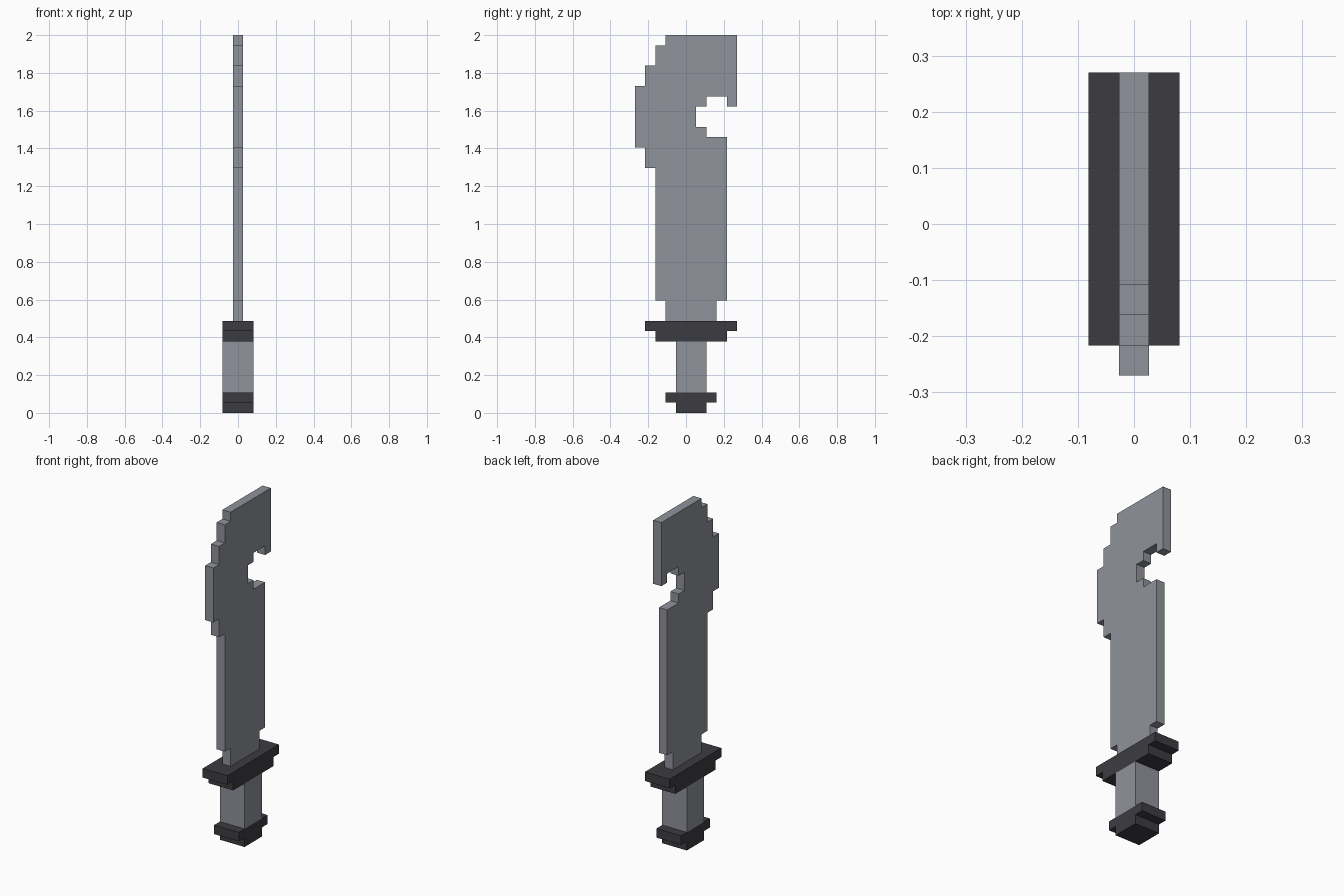
import bpy
import bmesh

U = 2 / 37  # one grid step

cube = bpy.data.objects.get("Cube")
if cube:
    bpy.data.objects.remove(cube, do_unlink=True)


def material(name, rgb):
    mat = bpy.data.materials.new(name)
    mat.use_nodes = True
    colour = (*rgb, 1)
    mat.diffuse_color = colour
    mat.node_tree.nodes["Principled BSDF"].inputs["Base Color"].default_value = colour
    return mat


steel = material("steel grey", (0.28, 0.29, 0.33))
dark = material("dark charcoal", (0.046, 0.044, 0.052))


def slab(name, outline, width, mat):
    """Extrude a (y, z) outline, in grid steps, to a width centred on x = 0."""
    bm = bmesh.new()
    face = bm.faces.new([bm.verts.new((-width * U / 2, y * U, z * U)) for y, z in outline])
    ext = bmesh.ops.extrude_face_region(bm, geom=[face])
    verts = [v for v in ext["geom"] if isinstance(v, bmesh.types.BMVert)]
    bmesh.ops.translate(bm, verts=verts, vec=(width * U, 0, 0))
    bmesh.ops.recalc_face_normals(bm, faces=bm.faces)
    mesh = bpy.data.meshes.new(name)
    bm.to_mesh(mesh)
    bm.free()
    mesh.materials.append(mat)
    obj = bpy.data.objects.new(name, mesh)
    bpy.context.collection.objects.link(obj)
    return obj


def stair(start, moves):
    """Stepped path: alternate moves along z and y from a starting point."""
    y, z = start
    points = [start]
    for i, step in enumerate(moves):
        if i % 2 == 0:
            z += step
        else:
            y += step
        points.append((y, z))
    return points


# Handle: stepped pommel, grip and stepped guard
slab("pommel", stair((-1, 0), (1, -1, 1, 5, -1, -1, -1)), 3, dark)
slab("grip", [(-1, 2), (-1, 7), (2, 7), (2, 2)], 3, steel)
slab("guard", stair((-3, 7), (1, -1, 1, 9, -1, -1, -1)), 3, dark)

# Blade: front edge upward, across the top, then down the notched back edge
front_edge = (2, -1, 13, -1, 2, -1, 6, 1, 2, 1, 2, 1, 1, 7)
back_edge = (-7, -1, 1, -2, -1, -1, -2, 1, -1, 2, -16, -1, -2)
slab("blade", stair((-2, 9), front_edge + back_edge), 1, steel)
